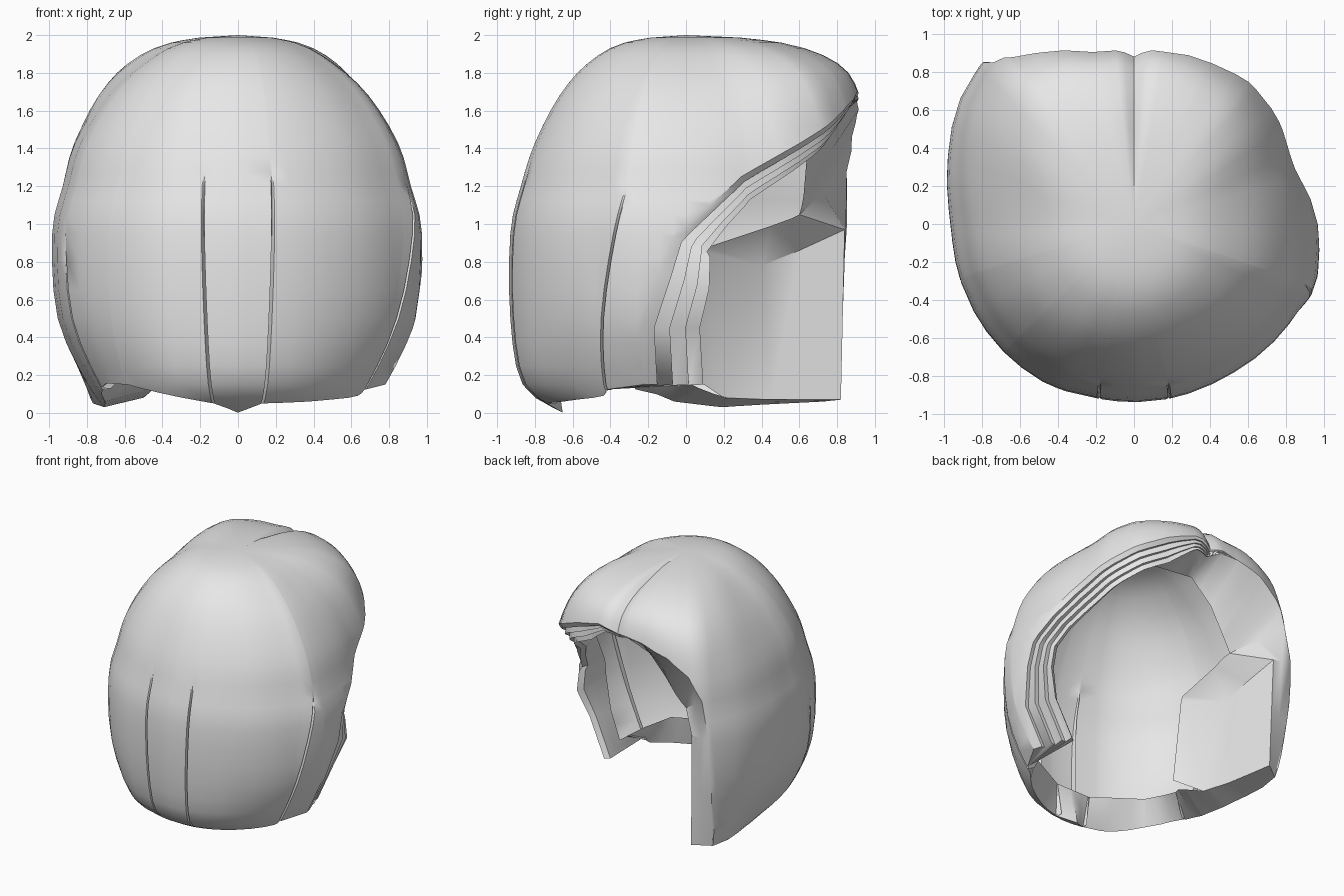
import bpy, bmesh, math
from mathutils import Vector

cube = bpy.data.objects.get("Cube")
if cube:
    bpy.data.objects.remove(cube)

# Outline seen from above, and silhouettes from crown to hem
OUTLINE = [(.97, -.05), (.89, .35), (.81, .62), (.66, .8), (.4, .9), (.1, .94), (0, .93),
           (-.2, .92), (-.73, .91), (-.8, .85), (-.84, .79), (-.92, .65), (-.98, .3), (-.96, 0),
           (-.92, -.27), (-.73, -.62), (-.47, -.83), (-.2, -.91), (0, -.93), (.2, -.91),
           (.48, -.8), (.86, -.46), (.95, -.35)]
HEIGHT = [2.0, 1.96, 1.85, 1.68, 1.43, 1.2, .95, .5, .15, 0]
SIDE = [0, .31, .52, .71, .87, .94, 1, .97, .8, .68]
BACK = [0, .35, .56, .72, .86, .94, 1, 1, .93, .7]
FRONT = [0, .54, .86, .98, 1, 1, 1, .98, .95, .92]
# Lower edge of the hair: angle around the head, height
RIM = [(-16, .15), (-14.5, .45), (-4, .93), (8, 1.1), (19, 1.25), (35, 1.39), (51, 1.52),
       (66, 1.63), (80, 1.7), (90, 1.68), (105, 1.64), (117, 1.58), (126, 1.46), (131, 1.28),
       (133, 1.0), (134.5, .5), (136, .06), (165, .03), (185, .06), (196, .12), (200, .16),
       (225, .15), (245, .09), (258, .05), (270, .0), (282, .05), (300, .06), (320, .08),
       (335, .1), (343, .13)]
# Free edge of the folded lining: angle of the matching rim point, position
FOLD = [(-16, (.68, -.12, .22)), (-14, (.8, -.14, .5)), (-4, (.8, -.1, .85)),
        (19, (.72, .14, 1.18)), (45, (.6, .45, 1.4)), (66, (.35, .6, 1.52)),
        (90, (-.05, .6, 1.56)), (105, (-.2, .64, 1.36)), (122, (-.36, .62, 1.12)),
        (131, (-.42, .6, 1.05)), (133, (-.64, .84, .97)), (136, (-.62, .82, .07)),
        (150, (-.56, .45, .07)), (170, (-.5, .2, .08)), (190, (-.42, .02, .15)),
        (200, (-.6, -.25, .3)), (225, (-.52, -.5, .33)), (258, (-.15, -.7, .3)),
        (282, (.15, -.7, .3)), (320, (.5, -.52, .3)), (335, (.62, -.35, .25)),
        (344, (.68, -.12, .22))]
# Lining of the long lock: hem, crease, shelf
LOCK_LINING = [[(-.62, .82, .07), (-.56, .45, .07), (-.5, .2, .08), (-.36, .02, .2)],
               [(-.64, .84, .97), (-.58, .6, .86), (-.55, .4, .78), (-.37, .1, .85)],
               [(-.42, .6, 1.05), (-.4, .56, 1.03), (-.4, .45, .99), (-.37, .12, .88)]]
# Partings: angle, top height, lean toward the hem in degrees
PARTINGS = [(258, 1.3, 2), (282, 1.3, -2), (341, 1.2, -13), (197, .9, 4)]
ROWS = 27


def clamp(v):
    return max(0.0, min(1.0, v))


def lookup(pairs, v):
    for (a, fa), (b, fb) in zip(pairs, pairs[1:]):
        if a <= v <= b:
            return fa + (fb - fa) * ((v - a) / (b - a))
    return pairs[-1][1]


def spline(values, p):
    i = min(int(p), len(values) - 2)
    t = p - i
    a, b, c, d = [values[max(0, min(len(values) - 1, i + k))] for k in (-1, 0, 1, 2)]
    if i == 0:                                 # rounded crown
        return b + (c - b) * (t if values is HEIGHT else math.sqrt(t))
    m, n = (c - a) / 2, (d - b) / 2
    return ((2*t**3 - 3*t*t + 1) * b + (t**3 - 2*t*t + t) * m
            + (3*t*t - 2*t**3) * c + (t**3 - t*t) * n)


POLAR = [(math.degrees(math.atan2(y, x)) % 360, math.hypot(x, y)) for x, y in OUTLINE]
POLAR = sorted([(a + k, r) for a, r in POLAR for k in (-360, 0, 360)])
FOLD = [(a, Vector(p)) for a, p in FOLD]


def index_at(z):
    lo, hi = 0, len(HEIGHT) - 1
    for _ in range(30):
        mid = (lo + hi) / 2
        lo, hi = (mid, hi) if spline(HEIGHT, mid) > z else (lo, mid)
    return lo


def surface(angle, p):
    """Point on the hair at an angle and a position along the silhouettes."""
    z = spline(HEIGHT, p)
    turn, dent = angle, 0.0
    for at, top, lean in PARTINGS:
        d = angle - at
        reach = 16 if d * lean > 0 else 1      # hair ahead of a parting leans with it
        turn += lean * clamp((1.2 - z) / 1.05) * clamp((reach - abs(d)) / (reach - .5))
        if abs(d) < .1:
            dent = .05 * clamp((top - z) / .5)
    a = math.radians(turn)
    s, c = math.sin(a), math.cos(a)
    side = spline(SIDE, p)
    f = side + (spline(FRONT if s > 0 else BACK, p) - side) * s * s
    f += .08 * clamp(1 - abs(angle - 134) / 22) * clamp((.45 - z) / .4)   # long lock corner
    r = f * lookup(POLAR, turn) - dent
    crown = clamp(1 - abs(angle - 90) / 5)                                # crown parting
    r -= .03 * crown * clamp(p / 2)
    return Vector((r * c, r * s, z - .03 * crown * clamp(p)))


def make_object(name, bm):
    bmesh.ops.remove_doubles(bm, verts=bm.verts, dist=.0005)
    bmesh.ops.recalc_face_normals(bm, faces=bm.faces)
    mesh = bpy.data.meshes.new(name)
    bm.to_mesh(mesh)
    bm.free()
    mesh.materials.append(grey)
    obj = bpy.data.objects.new(name, mesh)
    bpy.context.collection.objects.link(obj)
    bpy.ops.object.select_all(action='DESELECT')
    obj.select_set(True)
    bpy.context.view_layer.objects.active = obj
    bpy.ops.object.shade_smooth_by_angle(angle=math.radians(38))


def loft(bm, rows, closed):
    rows = [[bm.verts.new(p) for p in row] for row in rows]
    n = len(rows[0])
    for a, b in zip(rows, rows[1:]):
        for i in range(n if closed else n - 1):
            j = (i + 1) % n
            bm.faces.new((a[i], b[i], b[j], a[j]))
    return rows


grey = bpy.data.materials.new("light_grey")
grey.use_nodes = True
grey.diffuse_color = (.8, .8, .8, 1)
grey.node_tree.nodes["Principled BSDF"].inputs["Base Color"].default_value = (.8, .8, .8, 1)

# Columns around the head, denser at partings
angles = {a for a, _ in RIM} | set(range(-8, 338, 8))
for at, _, _ in PARTINGS:
    angles = {a for a in angles if abs(a - at) > 3} | {at - .5, at, at + .5}
angles = sorted({a for a in angles if abs(a - 90) > 5} | {84, 87, 90, 93, 96})
cols = [(a, index_at(max(.001, lookup(RIM, a)))) for a in angles]
count = len(cols)

# Outer shell
span = len(HEIGHT) - 1
outer = [[surface(a, min(end, span * k / ROWS)) for a, end in cols] for k in range(1, ROWS + 1)]

# Layered strands along the swept side of the opening
rim = outer[-1]
lip = []
for inward, forward in [(.02, .035), (.05, .03), (.045, .075), (.08, .07),
                        (.075, .115), (.11, .11), (.11, .15), (.15, .13)]:
    row = []
    for i, (angle, _) in enumerate(cols):
        p = rim[i]
        w = clamp(angle + 17) * clamp((100 - angle) / 35)
        radial = Vector((-p.x, -p.y, 0)).normalized()
        if angle < -12:
            into = Vector((0, 1, 0))
        else:
            along = (rim[(i + 1) % count] - rim[i - 1]).normalized()
            into = radial.cross(along).normalized()
            if into.z > 0:
                into = -into
        spread = 1 + .9 * clamp((2 - angle) / 12)
        row.append(p + (radial * inward + into * forward * spread) * w)
    lip.append(row)

# Lining folded in from the rim
edge = [lookup(FOLD, a) for a in angles]
lining = [[p.lerp(q, t) for p, q in zip(lip[-1], edge)] for t in (.5, 1)]

bm = bmesh.new()
rings = loft(bm, outer + lip + lining, True)
crown = bm.verts.new((0, 0, 2.0))
for i in range(count):
    bm.faces.new((crown, rings[0][i], rings[0][(i + 1) % count]))
make_object("hair", bm)

# Inner fold of the long lock
bm = bmesh.new()
loft(bm, LOCK_LINING, False)
make_object("long_lock_lining", bm)
